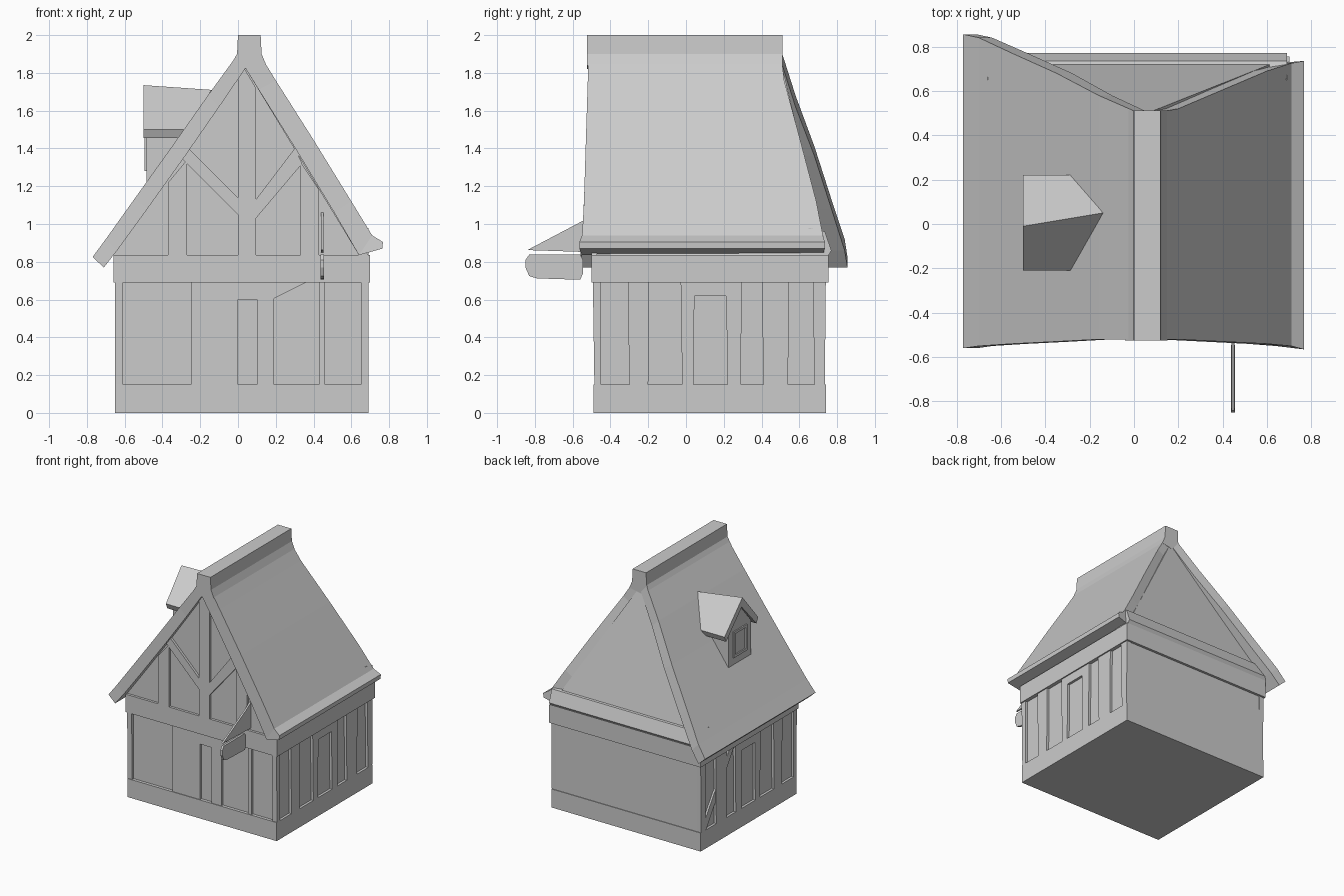
import bpy, bmesh

cube = bpy.data.objects.get("Cube")
if cube:
    bpy.data.objects.remove(cube)

grey = bpy.data.materials.new("plain grey")
grey.use_nodes = True
COLOR = (0.6, 0.6, 0.6, 1)
grey.diffuse_color = COLOR
grey.node_tree.nodes["Principled BSDF"].inputs["Base Color"].default_value = COLOR


def loft(name, rings):
    """Closed solid through equally long rings of points."""
    bm = bmesh.new()
    loops = [[bm.verts.new(p) for p in ring] for ring in rings]
    n = len(loops[0])
    for a, b in zip(loops, loops[1:]):
        for i in range(n):
            j = (i + 1) % n
            bm.faces.new((a[i], a[j], b[j], b[i]))
    bm.faces.new(loops[0][::-1])
    bm.faces.new(loops[-1])
    bmesh.ops.recalc_face_normals(bm, faces=bm.faces)
    mesh = bpy.data.meshes.new(name)
    bm.to_mesh(mesh)
    bm.free()
    mesh.materials.append(grey)
    obj = bpy.data.objects.new(name, mesh)
    bpy.context.collection.objects.link(obj)
    return obj


def prism(name, profile, axis, start, end):
    """Profile given in the two other axes, extruded along one axis."""
    def ring(d):
        if axis == "x":
            return [(d, u, v) for u, v in profile]
        if axis == "y":
            return [(u, d, v) for u, v in profile]
        return [(u, v, d) for u, v in profile]
    return loft(name, [ring(start), ring(end)])


def rect(u0, u1, v0, v1):
    return [(u0, v0), (u1, v0), (u1, v1), (u0, v1)]


# Ground floor
SILL, HEAD, EAVE = 0.15, 0.69, 0.835
prism("plinth", rect(-0.65, 0.69, -0.49, 0.74), "z", 0, SILL)
prism("ground_walls", rect(-0.63, 0.67, -0.465, 0.735), "z", SILL, HEAD)
prism("floor_beam", rect(-0.66, 0.70, -0.50, 0.755), "z", HEAD, EAVE)

# Front posts, panels and door surround
for name, x0, x1 in [("left_front_post", 0.66, 0.69), ("right_front_post", -0.65, -0.62),
                     ("front_wall_panel", -0.25, 0.0), ("front_door_side", 0.1, 0.19),
                     ("front_window_post", 0.43, 0.46)]:
    prism(name, rect(x0, x1, SILL, HEAD), "y", -0.485, -0.45)
prism("front_door_head", rect(0.0, 0.1, 0.6, HEAD), "y", -0.485, -0.45)
prism("front_corner_brace", [(0.18, 0.6), (0.36, HEAD), (0.18, HEAD)], "y", -0.48, -0.45)

# Side posts and doors, the same on both sides
for side, inner, outer in [("left", 0.65, 0.69), ("right", -0.61, -0.65)]:
    spans = [(-0.485, -0.465), (-0.30, -0.20), (-0.02, 0.04), (0.22, 0.29),
             (0.41, 0.54), (0.68, 0.735)]
    for i, (y0, y1) in enumerate(spans):
        shape = [(y0, SILL), (y1, SILL), (y1 + 0.005, HEAD), (y0 - 0.008, HEAD)]
        prism(f"{side}_side_post_{i + 1}", shape, "x", inner, outer)
    prism(f"{side}_side_door_head", rect(0.04, 0.22, 0.62, HEAD), "x", inner, outer)
prism("right_side_brace", [(0.30, HEAD), (0.36, HEAD), (0.70, 0.2), (0.70, SILL), (0.66, SILL)],
      "x", -0.61, -0.645)

# Upper storey, with its hipped back
loft("gable_body", [
    [(-0.66, -0.48, EAVE), (0.67, -0.48, EAVE), (0.05, -0.48, 1.85)],
    [(-0.67, 0.75, EAVE), (0.69, 0.75, EAVE), (0.06, 0.50, 1.87)]])
prism("back_eave", [(0.60, EAVE), (0.755, EAVE), (0.77, 0.86), (0.735, 0.96), (0.65, 0.98)],
      "x", -0.66, 0.69)

# Gable timbers
def timber(name, points):
    prism(name, points, "y", -0.50, -0.47)

timber("gable_king_post", [(0, EAVE), (0.095, EAVE), (0.095, 1.72), (0.03, 1.83), (0, 1.79)])
timber("gable_right_post", [(-0.37, EAVE), (-0.27, EAVE), (-0.27, 1.34), (-0.37, 1.22)])
timber("gable_left_post", [(0.33, EAVE), (0.43, EAVE), (0.43, 1.18), (0.33, 1.33)])
timber("gable_right_brace", [(0, 1.05), (0, 1.14), (-0.26, 1.40), (-0.30, 1.35)])
timber("gable_left_brace", [(0.095, 1.03), (0.34, 1.32), (0.30, 1.40), (0.095, 1.13)])
timber("gable_left_rafter", [(0.03, 1.84), (0.64, EAVE), (0.69, EAVE), (0.08, 1.84)])


# Roof slopes: outer x z, inner x z, front y, back y at each station
def roof(name, stations):
    loft(name, [[(x, f, z), (x, b, z), (xi, b, zi), (xi, f, zi)]
                for x, z, xi, zi, f, b in stations])

roof("right_roof_slope", [
    (0.00, 1.90, 0.05, 1.84, -0.52, 0.51),
    (-0.16, 1.68, -0.10, 1.62, -0.52, 0.58),
    (-0.35, 1.41, -0.28, 1.36, -0.53, 0.68),
    (-0.55, 1.13, -0.48, 1.08, -0.54, 0.77),
    (-0.70, 0.92, -0.64, 0.86, -0.55, 0.84),
    (-0.77, 0.825, -0.71, 0.77, -0.56, 0.855)])
roof("left_roof_slope", [
    (0.12, 1.89, 0.03, 1.84, -0.52, 0.505),
    (0.20, 1.76, 0.11, 1.71, -0.52, 0.52),
    (0.40, 1.445, 0.31, 1.39, -0.53, 0.605),
    (0.60, 1.12, 0.51, 1.06, -0.54, 0.69),
    (0.71, 0.94, 0.64, EAVE, -0.55, 0.725),
    (0.767, 0.905, 0.765, 0.87, -0.565, 0.735)])
prism("ridge_cap", [(0, 2), (0.12, 2), (0.125, 1.9), (0.15, 1.84), (0.05, 1.82),
                    (-0.04, 1.84), (-0.005, 1.9)], "y", -0.525, 0.512)

# Dormer on the right slope
prism("dormer_body", [(-0.14, 1.20), (0.15, 1.20), (0.15, 1.50), (0.0, 1.66), (-0.14, 1.50)],
      "x", -0.485, -0.25)
loft("dormer_roof", [
    [(-0.50, -0.01, 1.735), (-0.50, 0.22, 1.50), (-0.50, 0.20, 1.455),
     (-0.50, 0.0, 1.66), (-0.50, -0.19, 1.455), (-0.50, -0.21, 1.50)],
    [(-0.14, 0.05, 1.71), (-0.28, 0.22, 1.50), (-0.26, 0.20, 1.455),
     (-0.13, 0.04, 1.64), (-0.26, -0.19, 1.455), (-0.28, -0.21, 1.50)]])
for name, span in [("dormer_window_sill", (-0.08, 0.09, 1.28, 1.30)),
                   ("dormer_window_head", (-0.08, 0.09, 1.47, 1.49)),
                   ("dormer_window_front_jamb", (-0.08, -0.06, 1.30, 1.47)),
                   ("dormer_window_back_jamb", (0.07, 0.09, 1.30, 1.47))]:
    prism(name, rect(*span), "x", -0.495, -0.48)

# Hanging sign board and its bracket
prism("sign_board", [(-0.85, 0.77), (-0.83, 0.725), (-0.79, 0.712), (-0.56, 0.705),
                     (-0.545, 0.74), (-0.545, 0.81), (-0.56, 0.838), (-0.83, 0.838),
                     (-0.85, 0.81)], "x", 0.437, 0.455)
prism("sign_bracket", [(-0.84, 0.862), (-0.48, 0.85), (-0.48, 1.06), (-0.54, 1.02)],
      "x", 0.439, 0.453)
